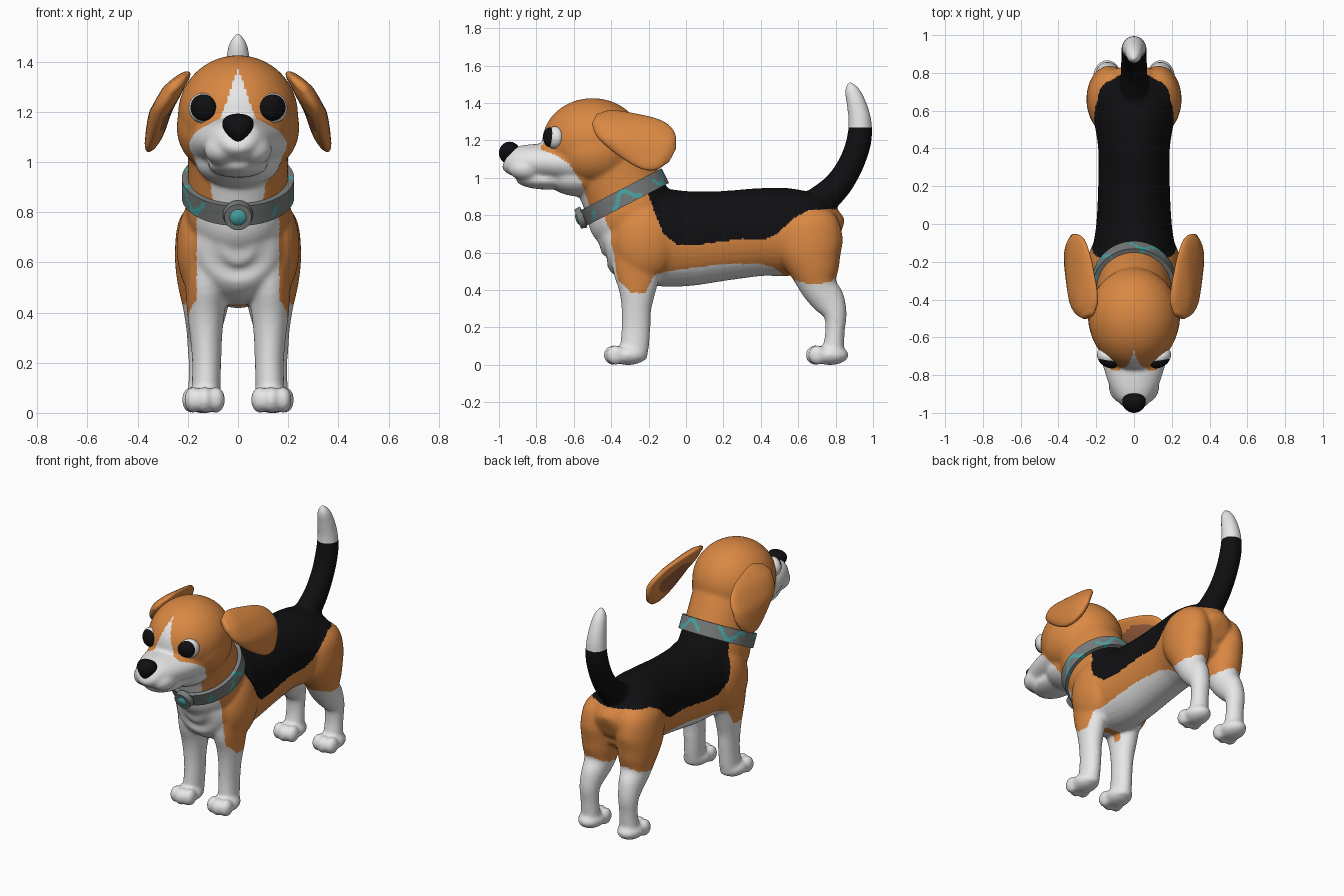
import bpy, bmesh, math
from mathutils import Vector, Matrix

if "Cube" in bpy.data.objects:
    bpy.data.objects.remove(bpy.data.objects["Cube"])


def material(name, *rgb):
    m = bpy.data.materials.new(name)
    m.use_nodes = True
    m.diffuse_color = (*rgb, 1)
    bsdf = next(n for n in m.node_tree.nodes if n.type == 'BSDF_PRINCIPLED')
    bsdf.inputs["Base Color"].default_value = (*rgb, 1)
    bsdf.inputs["Roughness"].default_value = 0.7
    return m


orange = material("orange fur", .7, .245, .055)
white = material("white fur", .8, .8, .8)
black = material("black fur", .005, .005, .006)
brown = material("inner ear brown", .32, .11, .045)
grey = material("collar grey", .19, .2, .2)
teal = material("collar teal", .07, .4, .4)


def curve(*pts):
    """Piecewise linear function through the points."""
    def f(t):
        if t <= pts[0][0]:
            return pts[0][1]
        for (a, u), (b, v) in zip(pts, pts[1:]):
            if t <= b:
                return u + (v - u) * (t - a) / (b - a)
        return pts[-1][1]
    return f


def skin(bm, rings, caps=True):
    """Bridge rings of points into a tube."""
    loops = [[bm.verts.new(p) for p in ring] for ring in rings]
    n = len(loops[0])
    for a, b in zip(loops, loops[1:]):
        for i in range(n):
            bm.faces.new((a[i], a[(i + 1) % n], b[(i + 1) % n], b[i]))
    if caps:
        bm.faces.new(loops[0][::-1])
        bm.faces.new(loops[-1])


def loft(bm, keys, side=1, segs=32, steps=5):
    """Smooth tube through keys (x, y, z, x radius, in-plane radius)."""
    k = [Vector(q) for q in keys]
    k = [k[0] * 2 - k[1]] + k + [k[-1] * 2 - k[-2]]
    path = []
    for i in range(1, len(k) - 2):
        a, b, c, d = k[i - 1:i + 3]
        for s in range(steps):
            t = s / steps
            path.append((b * 2 + (c - a) * t + (a * 2 - b * 5 + c * 4 - d) * t ** 2
                         + (b * 3 - a - c * 3 + d) * t ** 3) / 2)
    path.append(k[-2])
    rings = []
    for i, p in enumerate(path):
        d = path[min(i + 1, len(path) - 1)] - path[max(i - 1, 0)]
        n = Vector((0, -d[2], d[1])).normalized()
        ring = []
        for j in range(segs):
            a = math.tau * j / segs
            q = Vector(p[:3]) + Vector((math.cos(a) * p[3], 0, 0)) + n * math.sin(a) * p[4]
            ring.append((q.x * side, q.y, q.z))
        rings.append(ring)
    skin(bm, rings)


def ball(bm, centre, radii, turn=0):
    m = Matrix.Translation(centre) @ Matrix.Rotation(turn, 4, 'Z') @ Matrix.Diagonal((*radii, 1))
    return bmesh.ops.create_uvsphere(bm, u_segments=32, v_segments=20, radius=1, matrix=m)["verts"]


def finish(name, bm, *mats):
    bmesh.ops.recalc_face_normals(bm, faces=bm.faces)
    me = bpy.data.meshes.new(name)
    bm.to_mesh(me)
    bm.free()
    ob = bpy.data.objects.new(name, me)
    bpy.context.collection.objects.link(ob)
    for m in mats:
        me.materials.append(m)
    me.shade_smooth()
    return ob


def bake(ob, *mats):
    """Turn the modifier result into the object's own mesh."""
    dg = bpy.context.evaluated_depsgraph_get()
    me = bpy.data.meshes.new_from_object(ob.evaluated_get(dg))
    ob.modifiers.clear()
    ob.data = me
    me.materials.clear()
    for m in mats:
        me.materials.append(m)
    me.shade_smooth()


# Torso, neck, muzzle and tail
bm = bmesh.new()
loft(bm, [(0, -.47, .67, .06, .08), (0, -.42, .68, .15, .15), (0, -.3, .67, .215, .23),
          (0, -.15, .68, .22, .26), (0, 0, .675, .2, .255), (0, .2, .69, .19, .24),
          (0, .4, .71, .19, .235), (0, .55, .71, .21, .235), (0, .7, .71, .2, .2),
          (0, .79, .7, .13, .13), (0, .82, .69, .05, .06)])
loft(bm, [(0, -.22, .64, .15, .17), (0, -.28, .78, .205, .235), (0, -.33, .9, .2, .225),
          (0, -.4, 1.05, .2, .215), (0, -.46, 1.18, .2, .2)])
loft(bm, [(0, -.6, 1.08, .2, .12), (0, -.75, 1.085, .165, .1), (0, -.87, 1.085, .125, .09),
          (0, -.94, 1.09, .085, .07), (0, -.965, 1.1, .05, .04)])
loft(bm, [(0, .64, .82, .08, .09), (0, .73, .885, .075, .083), (0, .815, .965, .07, .075),
          (0, .885, 1.08, .068, .069), (0, .925, 1.2, .067, .067), (0, .93, 1.3, .06, .062),
          (0, .91, 1.4, .05, .052), (0, .885, 1.47, .036, .038), (0, .87, 1.51, .012, .012)])

# Skull, throat and jaw
ball(bm, (0, -.5, 1.19), (.24, .27, .236))
ball(bm, (0, -.57, 1), (.17, .17, .1))
ball(bm, (0, -.74, .99), (.12, .17, .053))

# Paired cheeks, lips, shoulders, legs and paws
for s in (1, -1):
    ball(bm, (s * .1, -.49, 1.14), (.145, .2, .17))
    ball(bm, (s * .06, -.855, 1.05), (.075, .095, .065))
    ball(bm, (s * .14, -.22, .66), (.105, .17, .21))
    loft(bm, [(.12, -.26, .62, .1, .14), (.125, -.26, .5, .085, .13), (.128, -.26, .4, .075, .1),
              (.127, -.265, .3, .064, .08), (.125, -.267, .2, .058, .077),
              (.127, -.275, .1, .058, .077), (.13, -.28, .03, .06, .07)], s)
    loft(bm, [(.11, .65, .85, .06, .08), (.125, .655, .77, .11, .16), (.13, .66, .64, .122, .18),
              (.13, .685, .52, .112, .14), (.13, .71, .42, .09, .1), (.135, .765, .34, .072, .087),
              (.14, .797, .27, .062, .063), (.14, .797, .18, .057, .052),
              (.14, .787, .08, .06, .057), (.14, .78, .02, .06, .057)], s)
    for x, y in ((.133, -.31), (.142, .77)):
        ball(bm, (s * x, y, .052), (.078, .1, .053))
        for off in (-1, 0, 1):
            ball(bm, (s * x + off * .046, y - .082 + abs(off) * .015, .052), (.036, .05, .053))

body = finish("dog_body", bm)
mod = body.modifiers.new("fuse", 'REMESH')
mod.mode = 'VOXEL'
mod.voxel_size = .0095
mod = body.modifiers.new("soften", 'SMOOTH')
mod.factor = .5
mod.iterations = 14
bake(body, orange, white, black)

# Coat markings
cheek = curve((-.79, 2), (-.772, 1.15), (-.7, 1.12), (-.63, 1.08), (-.56, .98), (-.52, .86), (-.5, .5))
blaze = curve((1.1, .1), (1.2, .06), (1.3, .026), (1.37, 0))
saddle = curve((-.23, 1), (-.17, .82), (-.12, .7), (-.05, .645), (.05, .64), (.3, .675),
               (.42, .67), (.5, .71), (.57, .78), (.65, .825), (.8, .835))
belly = curve((-.36, .45), (-.29, .385), (-.22, .38), (-.17, .48), (-.1, .5), (.2, .54), (.4, .54),
              (.47, .52), (.55, .46), (.67, .43), (.77, .44), (.83, .49))


def coat(p):
    x, y, z = abs(p.x), p.y, p.z
    if (z - .9) * .89 - (y + .33) * .46 > 0:
        return 1 if z < cheek(y) or (y < -.6 and x < blaze(z)) else 0
    if z > 1.265:
        return 1
    if y > -.23 and z > saddle(y):
        return 2
    return 1 if z < belly(y) or (y < -.25 and x < .165) else 0


for f in body.data.polygons:
    f.material_index = coat(f.center)

# Ears, hanging outward and back
droop = curve((1, .37), (1.1, .335), (1.2, .31), (1.3, .255), (1.37, .195))
for s, label in ((1, "left"), (-1, "right")):
    bm = bmesh.new()
    loft(bm, [(0, -.49, 1.315, .02, .03), (0, -.43, 1.285, .042, .085), (0, -.3, 1.225, .045, .125),
              (0, -.18, 1.175, .042, .14), (0, -.11, 1.14, .034, .11), (0, -.072, 1.12, .012, .04)])
    for v in bm.verts:
        v.co.x = s * (v.co.x + droop(v.co.z))
    ear = finish(label + "_ear", bm, orange, brown)
    for f in ear.data.polygons:
        c = f.center
        if f.normal.x * s < -.3 and ((c.y + .27) / .15) ** 2 + ((c.z - 1.2) / .085) ** 2 < 1:
            f.material_index = 1

    # Eyes
    bm = bmesh.new()
    ball(bm, (s * .14, -.703, 1.215), (.06, .045, .06), s * .5)
    finish(label + "_eye_white", bm, white)
    bm = bmesh.new()
    ball(bm, (s * .139, -.725, 1.217), (.056, .033, .053), s * .5)
    finish(label + "_pupil", bm, black)

# Nose, tapering downward
bm = bmesh.new()
for v in ball(bm, (0, -.943, 1.133), (.072, .057, .06)):
    v.co.x *= .8 + (v.co.z - 1.133) * 6
finish("nose", bm, black)

# Collar band with a broken wavy stripe
tilt = math.radians(27.4)
place = Matrix.Translation((0, -.33, .898)) @ Matrix.Rotation(tilt, 4, 'X')
bm = bmesh.new()
SEGS, ROWS = 120, 10
skin(bm, [[place @ Vector((.224 * math.sin(a), -.247 * math.cos(a), .088 * (r / ROWS - .5)))
           for a in (math.tau * i / SEGS for i in range(SEGS))] for r in range(ROWS + 1)], False)
collar = finish("collar", bm, grey, teal)
mod = collar.modifiers.new("thickness", 'SOLIDIFY')
mod.thickness = .025
bake(collar, grey, teal)
back = place.inverted()
for f in collar.data.polygons:
    c = back @ f.center
    a = math.atan2(c.x, -c.y)
    wave = abs(c.z / .044 - .7 * math.sin(a * 9)) < .35
    if wave and abs(a) > .6 and math.sin(a * 5) > -.5:
        f.material_index = 1
bpy.ops.object.select_all(action='DESELECT')

# Round tag: rim and stone
face = Matrix.Translation((0, -.563, .785)) @ Matrix.Rotation(math.pi / 2 + tilt * .7, 4, 'X')
bm = bmesh.new()
bmesh.ops.create_cone(bm, cap_ends=True, segments=40, radius1=.06, radius2=.054, depth=.035, matrix=face)
rim = finish("tag_rim", bm, grey)
bm = bmesh.new()
bmesh.ops.create_uvsphere(bm, u_segments=32, v_segments=16, radius=1,
                          matrix=face @ Matrix.Diagonal((.043, .043, .028, 1)))
finish("tag_stone", bm, teal)
for ob in (rim, collar):
    ob.select_set(True)
bpy.context.view_layer.objects.active = rim
bpy.ops.object.shade_smooth_by_angle(angle=math.radians(40))
